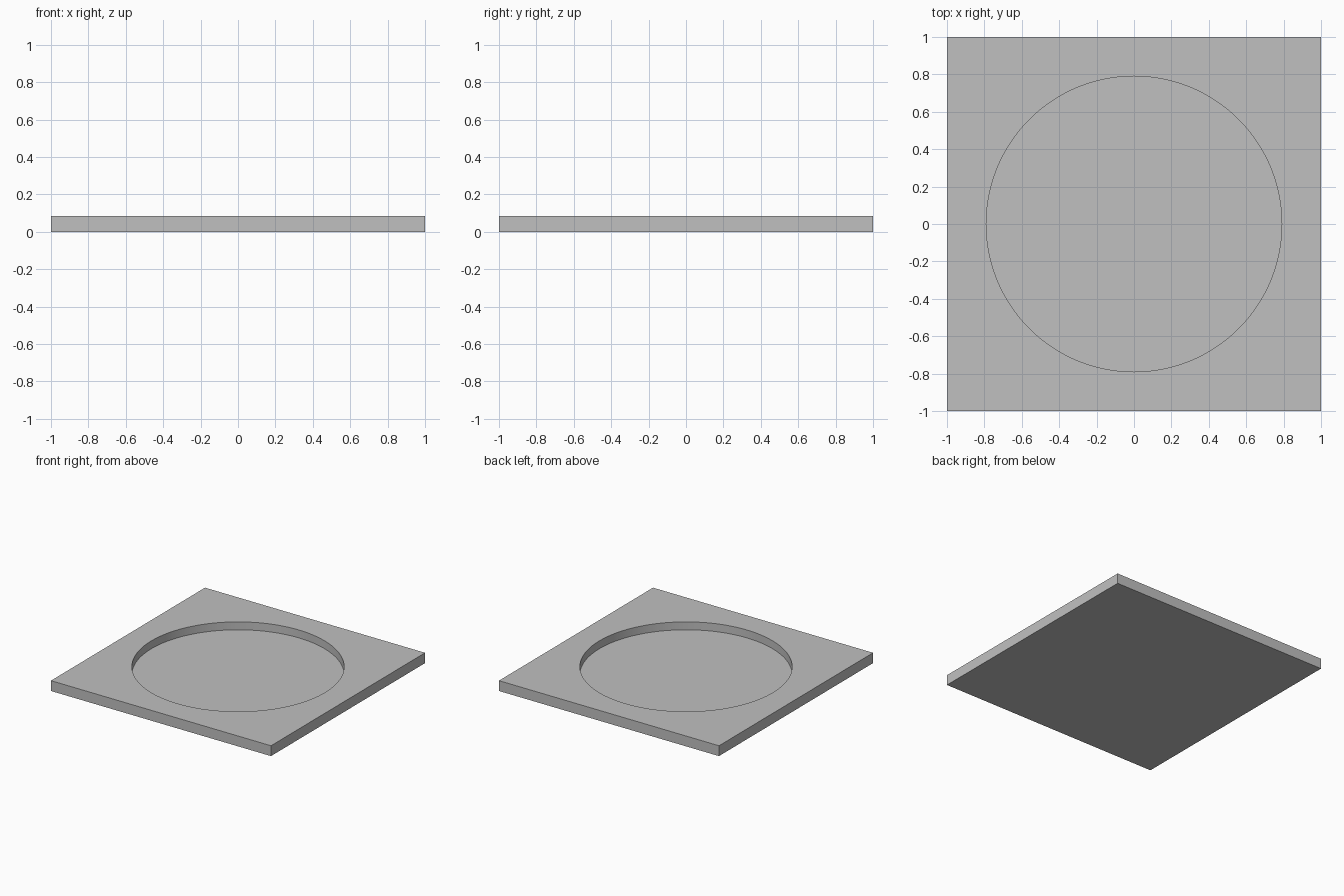
import bpy, bmesh, math

if "Cube" in bpy.data.objects:
    bpy.data.objects.remove(bpy.data.objects["Cube"])

HEIGHT, FLOOR = 0.085, 0.02
RECESS_R = 0.79
TEETH, ROOT_R, TIP_R, TOOTH_HALF = 20, 0.612, 0.667, 0.057

grey = bpy.data.materials.new("plain grey")
grey.diffuse_color = (0.53, 0.53, 0.53, 1)
grey.use_nodes = True
grey.node_tree.nodes["Principled BSDF"].inputs["Base Color"].default_value = grey.diffuse_color


def prism(name, outline, z0, z1):
    """Upright solid from a flat outline."""
    bm = bmesh.new()
    base = bm.faces.new([bm.verts.new((x, y, z0)) for x, y in outline])
    top = bmesh.ops.extrude_face_region(bm, geom=[base])["geom"]
    bmesh.ops.translate(bm, vec=(0, 0, z1 - z0),
                        verts=[v for v in top if isinstance(v, bmesh.types.BMVert)])
    bmesh.ops.recalc_face_normals(bm, faces=bm.faces)
    mesh = bpy.data.meshes.new(name)
    bm.to_mesh(mesh)
    bm.free()
    mesh.materials.append(grey)
    obj = bpy.data.objects.new(name, mesh)
    bpy.context.collection.objects.link(obj)
    return obj


def polar(r, a):
    return (r * math.cos(a), r * math.sin(a))


def gear_outline():
    """Straight-sided teeth with arcs at the tips and roots."""
    pitch = 2 * math.pi / TEETH
    root, tip = math.asin(TOOTH_HALF / ROOT_R), math.asin(TOOTH_HALF / TIP_R)
    pts = []
    for k in range(TEETH):
        mid = (k + 0.5) * pitch
        pts += [polar(ROOT_R, mid - root)]
        pts += [polar(TIP_R, mid + tip * (i / 2 - 1)) for i in range(5)]
        pts += [polar(ROOT_R, mid + root), polar(ROOT_R, mid + pitch / 2)]
    return pts


def cut(target, cutter):
    mod = target.modifiers.new("cut", "BOOLEAN")
    mod.operation, mod.solver, mod.object = "DIFFERENCE", "EXACT", cutter
    bpy.context.view_layer.objects.active = target
    bpy.ops.object.modifier_apply(modifier=mod.name)
    bpy.data.objects.remove(cutter)


# Square plate with a round recess and a toothed opening in its floor
plate = prism("square_plate", [(-1, -1), (1, -1), (1, 1), (-1, 1)], 0, HEIGHT)
circle = [polar(RECESS_R, 2 * math.pi * i / 128) for i in range(128)]
cut(plate, prism("recess_cutter", circle, FLOOR, HEIGHT + 0.1))
cut(plate, prism("gear_cutter", gear_outline(), -0.1, HEIGHT + 0.1))

# Gear inlay filling the opening, flush with the floor
gear = prism("gear_inlay", gear_outline(), 0, FLOOR)

# Smooth the recess wall, keep the corners sharp
for obj in (plate, gear):
    bpy.ops.object.select_all(action="DESELECT")
    obj.select_set(True)
    bpy.context.view_layer.objects.active = obj
    bpy.ops.object.shade_smooth_by_angle(angle=math.radians(20))
